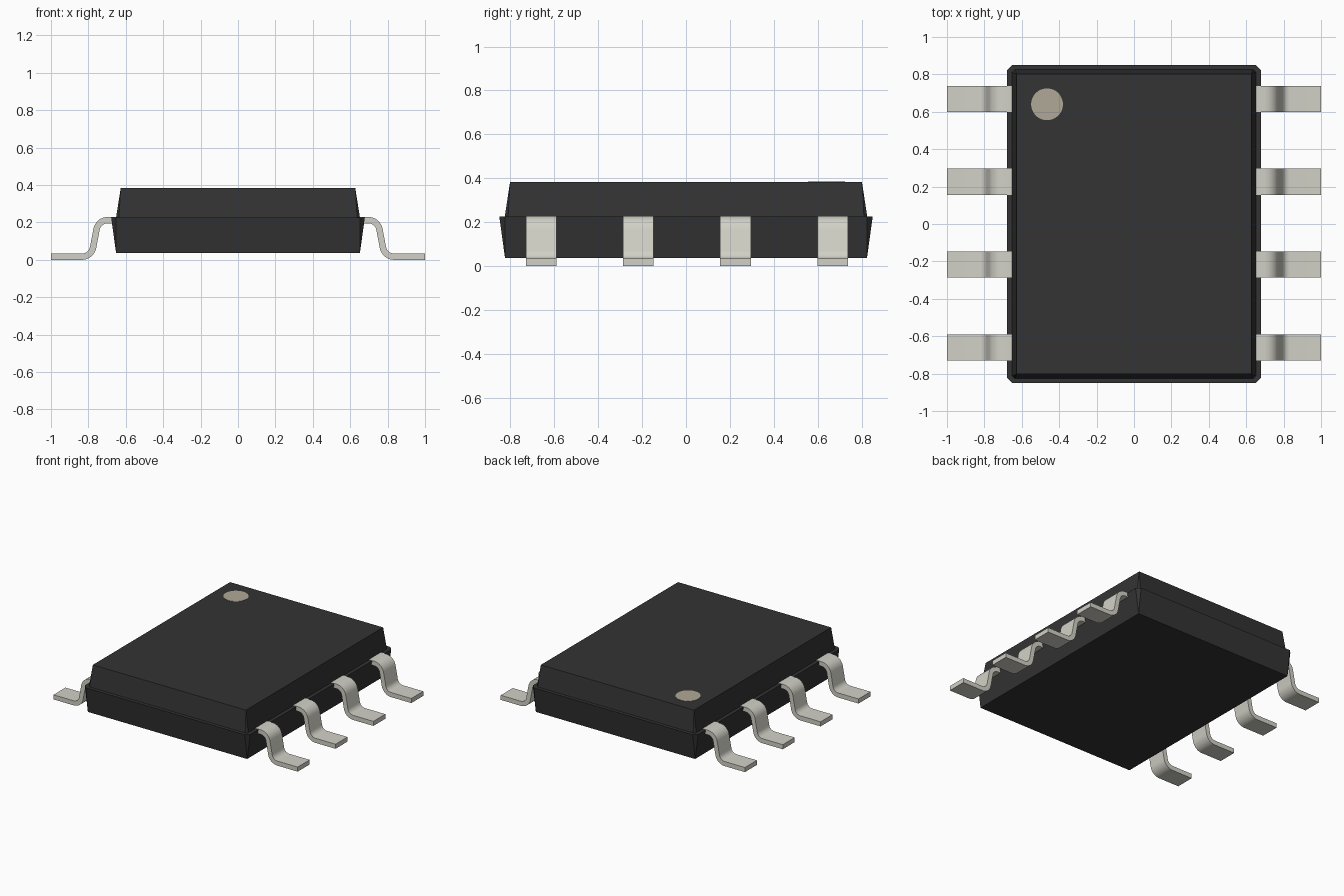
import bpy, bmesh, math
from mathutils import Vector

cube = bpy.data.objects.get("Cube")
if cube:
    bpy.data.objects.remove(cube, do_unlink=True)


def material(name, rgb):
    m = bpy.data.materials.new(name)
    m.use_nodes = True
    m.diffuse_color = (*rgb, 1)
    m.node_tree.nodes["Principled BSDF"].inputs["Base Color"].default_value = (*rgb, 1)
    return m


BLACK = material("black plastic", (0.033, 0.033, 0.033))
METAL = material("tin metal", (0.645, 0.638, 0.571))
MARK = material("marking beige", (0.434, 0.397, 0.314))


def finish(bm, name, mat):
    bmesh.ops.recalc_face_normals(bm, faces=bm.faces)
    me = bpy.data.meshes.new(name)
    bm.to_mesh(me)
    bm.free()
    me.materials.append(mat)
    ob = bpy.data.objects.new(name, me)
    bpy.context.collection.objects.link(ob)
    return ob


def body_half(name, z_sharp, hx0, hy0, z_cut, hx1, hy1, cut):
    """Tapered block: sharp corners at z_sharp, corners cut off at z_cut."""
    bm = bmesh.new()
    sharp, ring = [], []
    for sx, sy in ((1, 1), (-1, 1), (-1, -1), (1, -1)):
        sharp.append(bm.verts.new((sx * hx0, sy * hy0, z_sharp)))
        pair = [(sx * hx1, sy * (hy1 - cut), z_cut), (sx * (hx1 - cut), sy * hy1, z_cut)]
        if sx * sy < 0:
            pair.reverse()
        ring += [bm.verts.new(p) for p in pair]
    bm.faces.new(sharp)
    bm.faces.new(ring)
    for i in range(4):
        bm.faces.new((ring[2 * i], ring[2 * i + 1], sharp[i]))
        bm.faces.new((ring[2 * i + 1], ring[(2 * i + 2) % 8], sharp[(i + 1) % 4], sharp[i]))
    return finish(bm, name, BLACK)


# Moulded body: wider lower half, stepped-in upper half
body_half("body_lower", 0.037, 0.652, 0.825, 0.226, 0.678, 0.851, 0.027)
body_half("body_upper", 0.383, 0.627, 0.802, 0.226, 0.652, 0.826, 0.015)

# Pin one marking: thin disc on the top face
bm = bmesh.new()
bmesh.ops.create_cone(bm, cap_ends=True, segments=48, radius1=0.085, radius2=0.085, depth=0.004)
dot = finish(bm, "pin_one_mark", MARK)
dot.location = (-0.465, 0.64, 0.383)


def rounded_path(points, radius, steps):
    """Polyline in x, z with its inner corners replaced by arcs."""
    pts = [Vector(p) for p in points]
    out = [pts[0]]
    for a, b, c in zip(pts, pts[1:], pts[2:]):
        u, v = (a - b).normalized(), (c - b).normalized()
        half = u.angle(v) / 2
        centre = b + (u + v).normalized() * radius / math.sin(half)
        start = b + u * radius / math.tan(half) - centre
        turn = math.pi - 2 * half
        if u.x * v.y - u.y * v.x > 0:
            turn = -turn
        for i in range(steps + 1):
            t = turn * i / steps
            ct, st = math.cos(t), math.sin(t)
            out.append(centre + Vector((start.x * ct - start.y * st,
                                        start.x * st + start.y * ct)))
    return out + [pts[-1]]


THICK, WIDTH = 0.034, 0.14
PATH = rounded_path([(0.63, 0.212), (0.747, 0.212), (0.784, 0.017), (1.0, 0.017)], 0.06, 8)


def lead(name, side, y):
    """Gull-wing lead: flat strip swept along the bent path."""
    bm = bmesh.new()
    rows = []
    for i, p in enumerate(PATH):
        d = (PATH[min(i + 1, len(PATH) - 1)] - PATH[max(i - 1, 0)]).normalized()
        if i < 2 or i > len(PATH) - 3:
            d = Vector((1, 0))
        n = Vector((-d.y, d.x)) * THICK / 2
        rows.append([bm.verts.new((side * q.x, y + w, q.y))
                     for q, w in ((p + n, -WIDTH / 2), (p + n, WIDTH / 2),
                                  (p - n, WIDTH / 2), (p - n, -WIDTH / 2))])
    for a, b in zip(rows, rows[1:]):
        for k in range(4):
            bm.faces.new((a[k], a[(k + 1) % 4], b[(k + 1) % 4], b[k]))
    bm.faces.new(rows[0])
    bm.faces.new(rows[-1])
    ob = finish(bm, name, METAL)
    bpy.ops.object.select_all(action="DESELECT")
    bpy.context.view_layer.objects.active = ob
    ob.select_set(True)
    bpy.ops.object.shade_smooth_by_angle(angle=math.radians(35))


# Four leads on each long side
for side, label in ((1, "left"), (-1, "right")):
    for i in range(4):
        lead(f"lead_{label}_{i + 1}", side, -0.66 + 0.443 * i)
